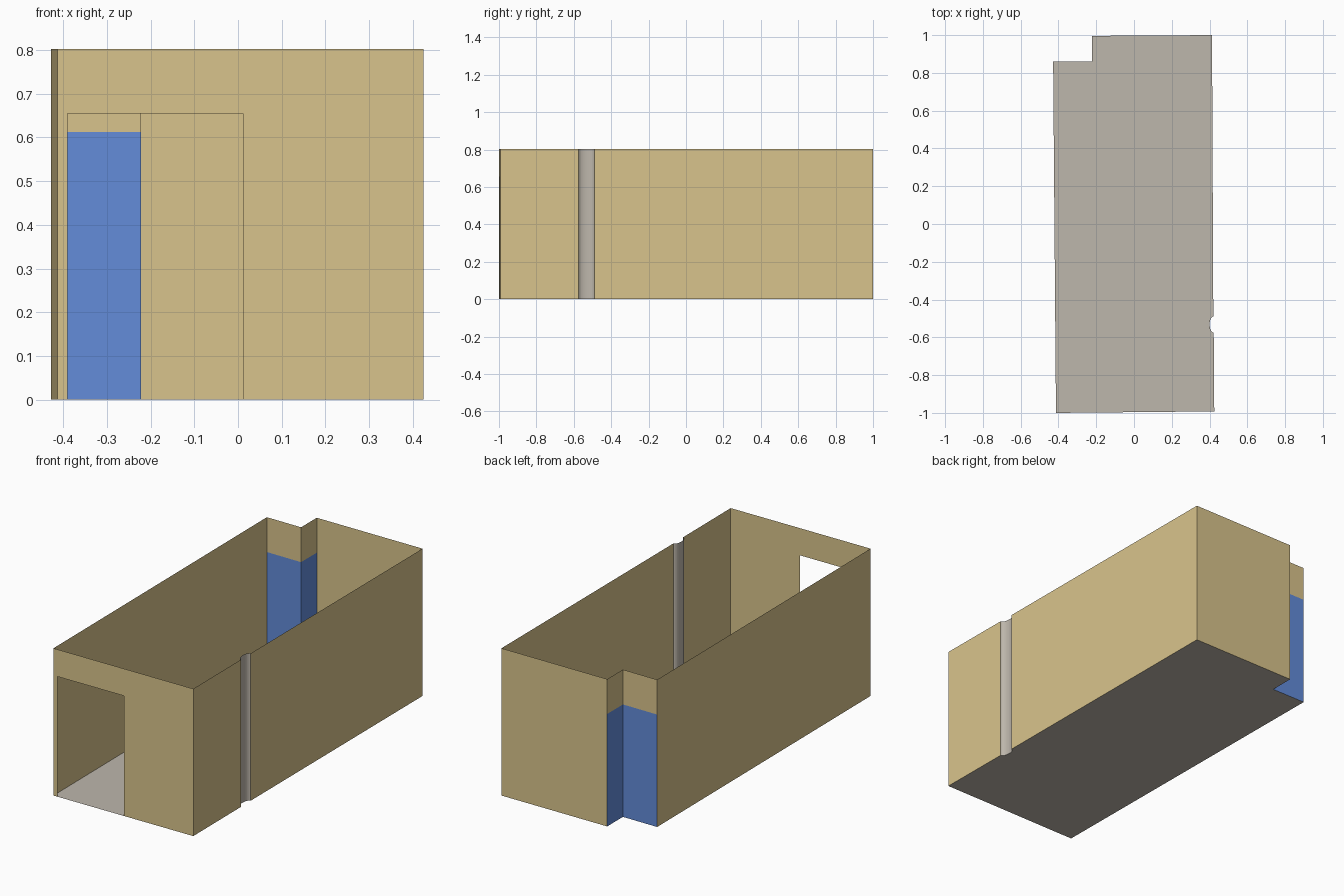
import bpy, math
from mathutils import Vector

if "Cube" in bpy.data.objects:
    bpy.data.objects.remove(bpy.data.objects["Cube"])

H = 0.803          # wall height
DOOR_H = 0.655     # door opening height
PANEL_H = 0.613    # blue panel height


def material(name, srgb):
    m = bpy.data.materials.new(name)
    lin = [((c / 255 + 0.055) / 1.055) ** 2.4 for c in srgb]
    m.diffuse_color = (*lin, 1)
    m.use_nodes = True
    m.node_tree.nodes["Principled BSDF"].inputs["Base Color"].default_value = m.diffuse_color
    return m


tan = material("tan_wall", (217, 196, 140))
grey = material("warm_grey", (190, 183, 172))
blue = material("blue_panel", (99, 140, 218))


def build(name, verts, faces, mat):
    me = bpy.data.meshes.new(name)
    me.from_pydata(verts, [], faces)
    me.materials.append(mat)
    ob = bpy.data.objects.new(name, me)
    bpy.context.collection.objects.link(ob)
    return ob


def sheets(name, strips, mat):
    """Upright sheets, each strip is (plan points, bottom, top)."""
    verts, faces = [], []
    for pts, z0, z1 in strips:
        for a, b in zip(pts, pts[1:]):
            n = len(verts)
            verts += [(*a, z0), (*b, z0), (*b, z1), (*a, z1)]
            faces.append((n, n + 1, n + 2, n + 3))
    return build(name, verts, faces, mat)


# Plan corners, counter-clockwise from the front left
FL, FR = (-0.413, -1.0), (0.425, -0.992)
P0, P1 = (0.422, -0.575), (0.420, -0.49)      # recess for the round column
BR, BL = (0.413, 1.0), (-0.222, 0.996)
N0, N1 = (-0.222, 0.860), (-0.428, 0.860)     # notched corner

# Concave column arc
arc = []
SEG = 12
for i in range(SEG + 1):
    t = math.pi * i / SEG
    p = Vector(P0).lerp(Vector(P1), (1 - math.cos(t)) / 2)
    arc.append((p.x - 0.021 * math.sin(t), p.y))

# Floor
outline = [FL, FR] + arc + [BR, BL, N0, N1]
build("floor", [(x, y, 0) for x, y in outline], [tuple(range(len(outline)))], grey)


# Front wall with door opening
def on_front(x):
    t = (x - FL[0]) / (FR[0] - FL[0])
    return (x, FL[1] + t * (FR[1] - FL[1]))


D0, D1 = on_front(-0.39), on_front(0.011)
sheets("front_wall", [([FL, D0], 0, H), ([D0, D1], DOOR_H, H), ([D1, FR], 0, H)], tan)

# Plain walls
sheets("right_wall", [([FR, P0], 0, H), ([P1, BR], 0, H)], tan)
sheets("back_wall", [([BR, BL], 0, H)], tan)
sheets("left_wall", [([N1, FL], 0, H)], tan)

# Notched corner: blue below, tan above
sheets("corner_panels", [([BL, N0, N1], 0, PANEL_H)], blue)
sheets("corner_wall_top", [([BL, N0, N1], PANEL_H, H)], tan)

# Round column recess
column = sheets("round_column", [(arc, 0, H)], grey)
for p in column.data.polygons:
    p.use_smooth = True
